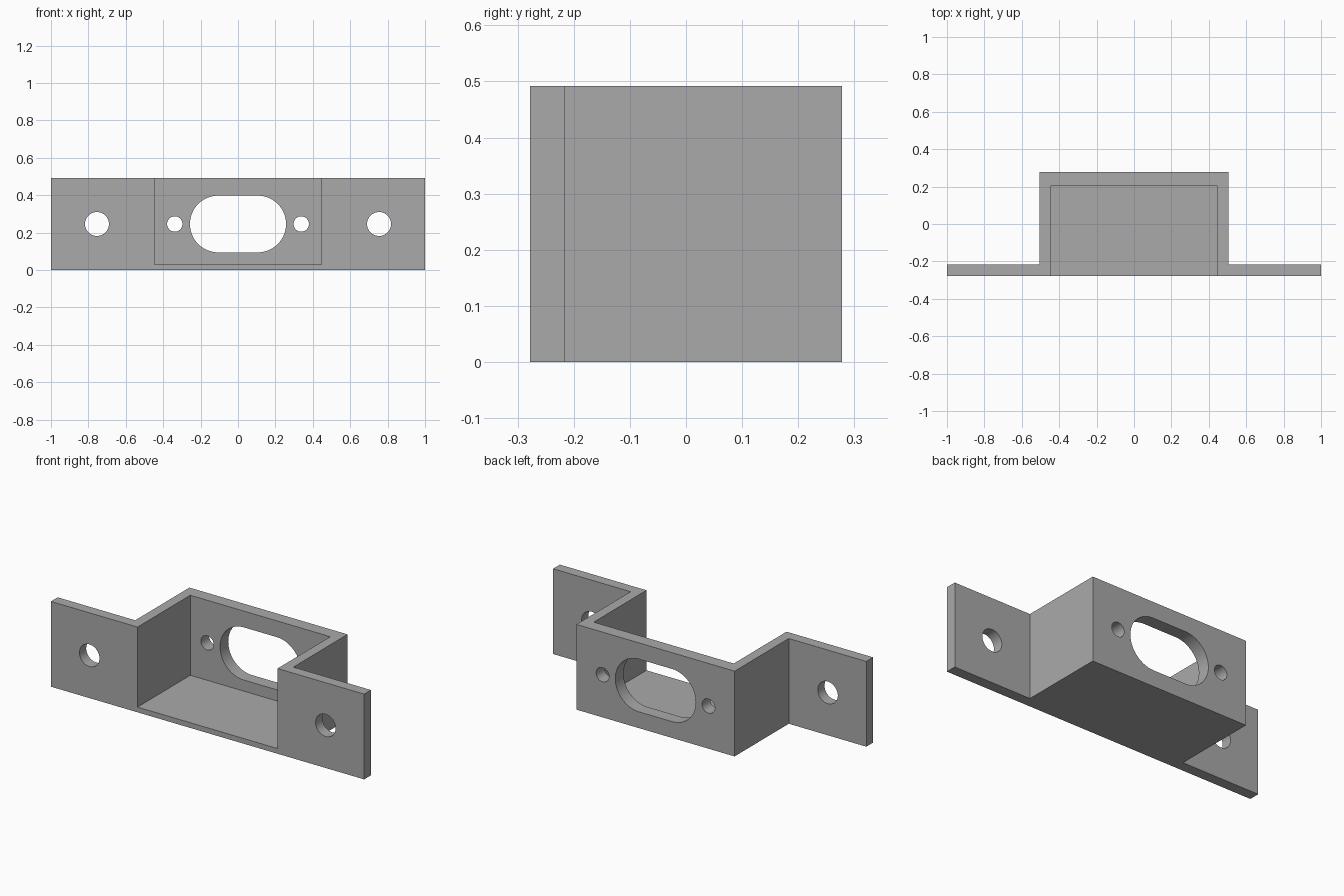
import bpy, bmesh, math
from mathutils import Vector

cube = bpy.data.objects.get("Cube")
if cube:
    bpy.data.objects.remove(cube, do_unlink=True)

# Main dimensions
HEIGHT, FRONT, BACK = 0.492, -0.278, 0.278
FLANGE_BACK, POCKET_BACK, FLOOR = -0.216, 0.203, 0.03
HALF_BOX, HALF_POCKET = 0.505, 0.447
MID = HEIGHT / 2

grey = bpy.data.materials.new("plain grey")
grey.use_nodes = True
colour = (0.4, 0.4, 0.4, 1)
grey.diffuse_color = colour
grey.node_tree.nodes["Principled BSDF"].inputs["Base Color"].default_value = colour


def prism(name, outline, offset):
    """Solid made by extruding a closed outline along an offset."""
    bm = bmesh.new()
    face = bm.faces.new([bm.verts.new(p) for p in outline])
    new = bmesh.ops.extrude_face_region(bm, geom=[face])["geom"]
    moved = [v for v in new if isinstance(v, bmesh.types.BMVert)]
    bmesh.ops.translate(bm, verts=moved, vec=Vector(offset))
    bmesh.ops.recalc_face_normals(bm, faces=bm.faces)
    mesh = bpy.data.meshes.new(name)
    bm.to_mesh(mesh)
    bm.free()
    mesh.materials.append(grey)
    obj = bpy.data.objects.new(name, mesh)
    bpy.context.collection.objects.link(obj)
    return obj


def slot_cutter(name, x, radius, half_straight=0.0, steps=32):
    """Round or rounded-slot cutter running from front to back."""
    outline = []
    for side in (1, -1):
        for i in range(steps + 1):
            if half_straight == 0 and i == steps:
                continue
            a = side * math.pi / 2 * -1 + math.pi * i / steps
            outline.append((x + side * half_straight + radius * math.cos(a),
                            FRONT - 0.1, MID + radius * math.sin(a)))
    return prism(name, outline, (0, BACK - FRONT + 0.2, 0))


# Hat-shaped body with two mounting flanges
half = [(1, FRONT), (1, FLANGE_BACK), (HALF_BOX, FLANGE_BACK), (HALF_BOX, BACK)]
hat = half + [(-x, y) for x, y in reversed(half)]
bracket = prism("mounting_bracket", [(x, y, 0) for x, y in hat], (0, 0, HEIGHT))

# Pocket open at the front and top, leaving a thin floor
pocket = [(-HALF_POCKET, FRONT - 0.1), (HALF_POCKET, FRONT - 0.1),
          (HALF_POCKET, POCKET_BACK), (-HALF_POCKET, POCKET_BACK)]
cutters = [prism("pocket_cutter", [(x, y, FLOOR) for x, y in pocket], (0, 0, HEIGHT))]

# Centre slot, small screw holes and flange holes
cutters.append(slot_cutter("slot_cutter", 0, 0.152, 0.105))
for side in (-1, 1):
    cutters.append(slot_cutter("screw_hole_cutter", side * 0.338, 0.041))
    cutters.append(slot_cutter("flange_hole_cutter", side * 0.754, 0.064))

bpy.ops.object.select_all(action='DESELECT')
bpy.context.view_layer.objects.active = bracket
bracket.select_set(True)
for cutter in cutters:
    cutter.hide_render = True
    mod = bracket.modifiers.new("cut", 'BOOLEAN')
    mod.operation = 'DIFFERENCE'
    mod.solver = 'EXACT'
    mod.object = cutter
    bpy.ops.object.modifier_apply(modifier=mod.name)
    bpy.data.objects.remove(cutter, do_unlink=True)

bpy.ops.object.shade_smooth_by_angle(angle=math.radians(30))
